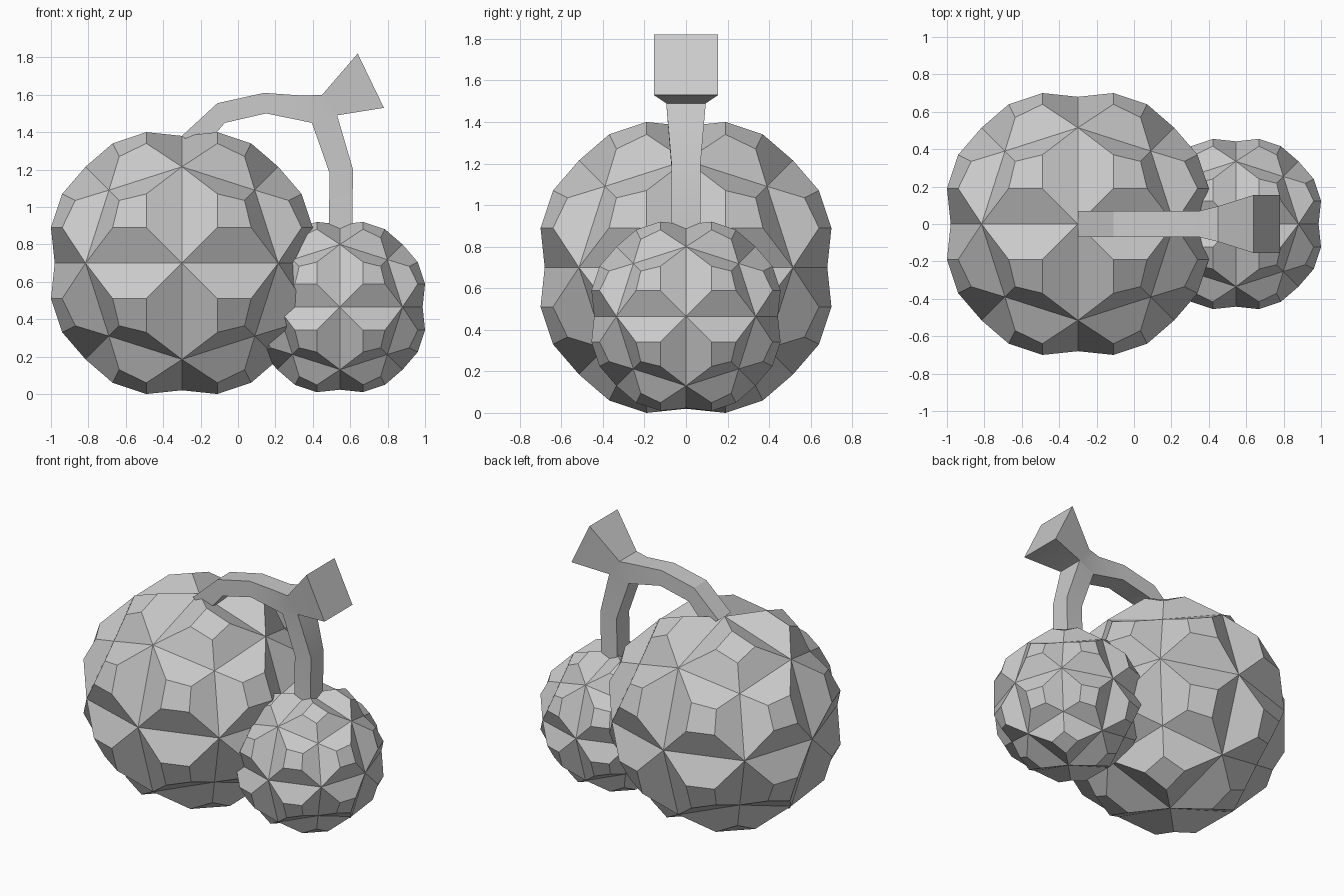
import bpy
import bmesh
from mathutils import Vector

cube = bpy.data.objects.get("Cube")
if cube:
    bpy.data.objects.remove(cube, do_unlink=True)

grey = bpy.data.materials.new("plain_grey")
grey.use_nodes = True
colour = (0.6, 0.6, 0.6, 1)
grey.diffuse_color = colour
grey.node_tree.nodes["Principled BSDF"].inputs["Base Color"].default_value = colour


def finish(name, bm):
    bmesh.ops.remove_doubles(bm, verts=bm.verts, dist=0.0005)
    bmesh.ops.recalc_face_normals(bm, faces=bm.faces)
    mesh = bpy.data.meshes.new(name)
    bm.to_mesh(mesh)
    bm.free()
    mesh.materials.append(grey)
    obj = bpy.data.objects.new(name, mesh)
    bpy.context.collection.objects.link(obj)
    return obj


# One kite panel: outer corners, then the raised inner corners
OUTER = [(0, 0, .68), (.515, 0, .515), (.39, .39, .39), (0, .515, .515)]
INNER = [(.19, .19, .70), (.37, .19, .64), (.335, .335, .57), (.19, .37, .64)]


def faceted_fruit(name, centre, scale):
    """Repeat the raised kite over three axes and eight octants."""
    bm = bmesh.new()
    for axis in range(3):
        for octant in range(8):
            signs = [1 if octant >> i & 1 else -1 for i in range(3)]

            def place(p):
                turned = [p[(i + axis) % 3] * signs[i] for i in range(3)]
                return bm.verts.new(Vector(turned) * scale + Vector(centre))

            outer = [place(p) for p in OUTER]
            inner = [place(p) for p in INNER]
            bm.faces.new(inner)
            for i in range(4):
                j = (i + 1) % 4
                bm.faces.new((outer[i], outer[j], inner[j], inner[i]))
    return finish(name, bm)


def stem_piece(name, sections):
    """Box tube through sections, each a pair of (x, z, half width) edges."""
    bm = bmesh.new()
    rings = []
    for (xa, za, wa), (xb, zb, wb) in sections:
        corners = [(xa, -wa, za), (xa, wa, za), (xb, wb, zb), (xb, -wb, zb)]
        rings.append([bm.verts.new(c) for c in corners])
    for a, b in zip(rings, rings[1:]):
        for i in range(4):
            j = (i + 1) % 4
            bm.faces.new((a[i], a[j], b[j], b[i]))
    bm.faces.new(rings[0])
    bm.faces.new(rings[-1])
    obj = finish(name, bm)
    bpy.ops.object.select_all(action="DESELECT")
    obj.select_set(True)
    bpy.context.view_layer.objects.active = obj
    bpy.ops.object.shade_smooth_by_angle(angle=0.5)
    return obj


# Two fruits
faceted_fruit("large_fruit", (-.30, 0, .70), 1)
faceted_fruit("small_fruit", (.545, 0, .465), .65)

# Arched stem with flared end, and the branch down to the small fruit
W = .07
stem_piece("main_stem", [
    ((-.30, 1.38, W), (-.20, 1.30, W)),
    ((-.11, 1.555, W), (-.07, 1.45, W)),
    ((.14, 1.61, W), (.15, 1.50, W)),
    ((.35, 1.595, W), (.395, 1.45, W)),
    ((.45, 1.60, .095), (.53, 1.49, .095)),
    ((.64, 1.82, .155), (.78, 1.53, .155)),
])
stem_piece("side_stem", [
    ((.395, 1.45, W), (.53, 1.49, .095)),
    ((.49, 1.18, W), (.615, 1.20, W)),
    ((.485, .85, W), (.61, .85, W)),
])
